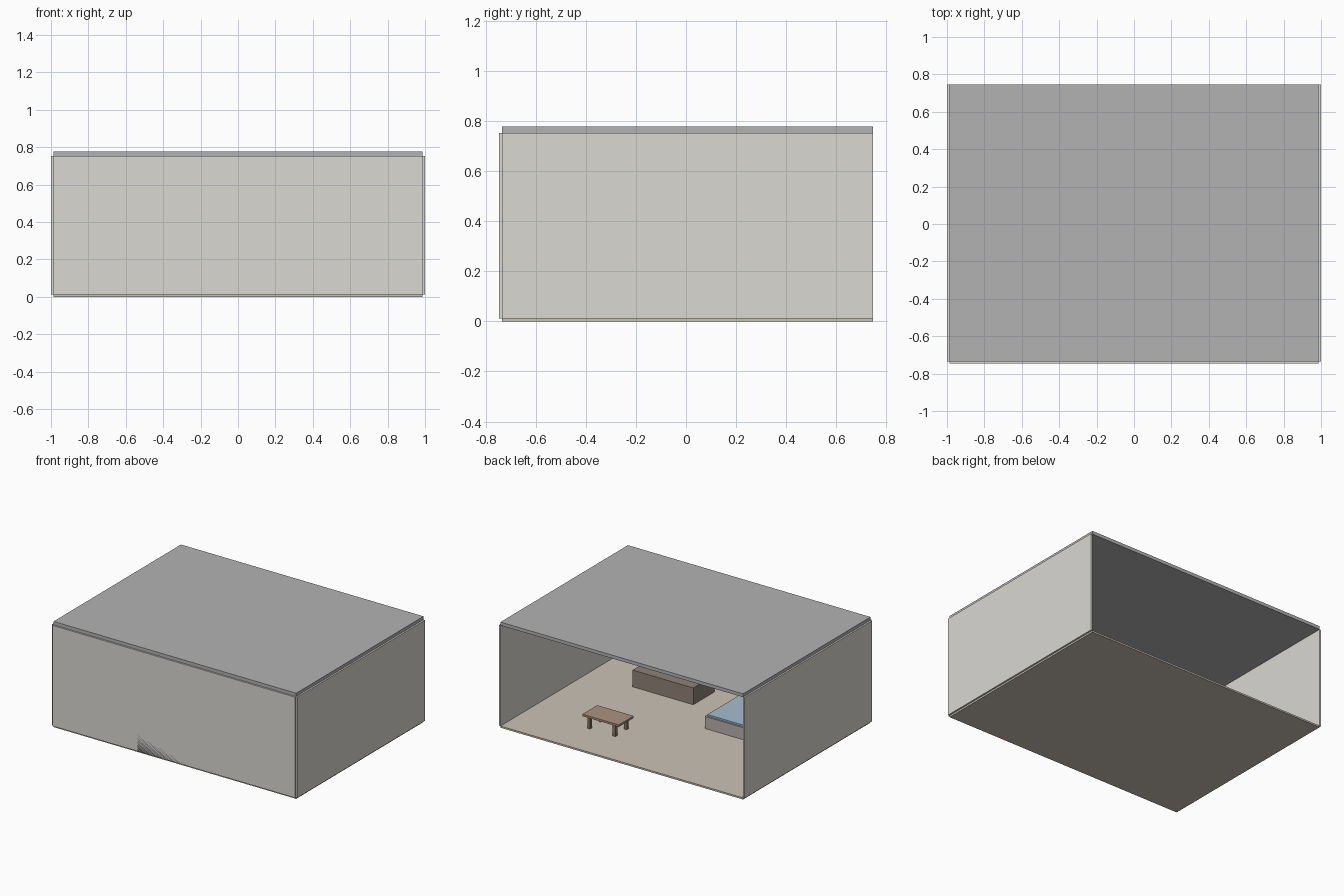
import bpy

if "Cube" in bpy.data.objects:
    bpy.data.objects.remove(bpy.data.objects["Cube"])

U = 2 / 8.1            # one room unit in model units
T = 0.05 * U           # wall and floor thickness
X = 4 * U              # inner half width
Y0, Y1 = -3 * U + T / 2, 3 * U + T / 2
TOP = T + 3 * U        # wall top


def material(name, rgb):
    m = bpy.data.materials.new(name)
    m.diffuse_color = (*rgb, 1)
    m.use_nodes = True
    m.node_tree.nodes["Principled BSDF"].inputs["Base Color"].default_value = m.diffuse_color
    return m


WALL = material("wall_paint", (0.70, 0.69, 0.65))
FLOOR = material("floor_beige", (0.60, 0.54, 0.47))
ROOF = material("roof_grey", (0.45, 0.45, 0.45))
BROWN = material("sofa_brown", (0.27, 0.22, 0.18))
WOOD = material("table_wood", (0.40, 0.29, 0.21))
LEG = material("leg_wood", (0.25, 0.18, 0.13))
FRAME = material("bed_frame_grey", (0.48, 0.44, 0.41))
BLUE = material("bed_blue", (0.38, 0.50, 0.63))
DARK = material("cabinet_dark", (0.12, 0.12, 0.12))


def box(name, x, y, z, mat):
    """Box from (min, max) ranges on each axis."""
    bpy.ops.mesh.primitive_cube_add(size=1)
    o = bpy.context.object
    o.name = name
    for v in o.data.vertices:
        v.co = [r[0] if c < 0 else r[1] for c, r in zip(v.co, (x, y, z))]
    o.data.materials.append(mat)
    return o


# Room shell, open at the back
box("floor", (-X, X), (Y0, Y1), (0, T), FLOOR)
box("front_wall", (-X, X), (Y0 - T, Y0), (T, TOP), WALL)
box("left_wall", (-X - T, -X), (Y0, Y1), (T, TOP), WALL)
box("right_wall", (X, X + T), (Y0, Y1), (T, TOP), WALL)
box("roof", (-X, X), (Y0, Y1), (TOP, TOP + 2 * T), ROOF)

# Low cabinet set into the front wall
box("cabinet", (-1.2 * U, 1.2 * U), (Y0 - T, Y0 - T + 0.5 * U), (T, T + 0.6 * U), DARK)

# Sofa
sx = (0.127, 0.127 + 2 * U)
box("sofa_seat", sx, (-0.266 - 0.8 * U, -0.266), (T, T + 0.5 * U), BROWN)
box("sofa_back", sx, (-0.266 - U, -0.266 - 0.8 * U), (T, T + 0.9 * U), BROWN)

# Coffee table
cx, cy, tz = 0.378, 0.367, T + 0.4 * U
box("table_top", (cx - 0.6 * U, cx + 0.6 * U), (cy - 0.35 * U, cy + 0.35 * U), (tz - 0.06 * U, tz), WOOD)
for i, side in ((-1, "left"), (1, "right")):
    for j, end in ((-1, "front"), (1, "back")):
        lx, ly, h = cx + i * 0.103, cy + j * 0.066, 0.011
        box(f"table_leg_{end}_{side}", (lx - h, lx + h), (ly - h, ly + h), (T, tz - 0.06 * U), LEG)

# Bed
bx, by, bz = (-0.15 - 1.9 * U, -0.15), (-0.004 - 2 * U, -0.004), T + 0.36 * U
box("bed_base", bx, by, (T, bz), FRAME)
box("mattress", (bx[0] + T, bx[1] - T), (by[0] + T, by[1] - T), (bz, bz + T), BLUE)
